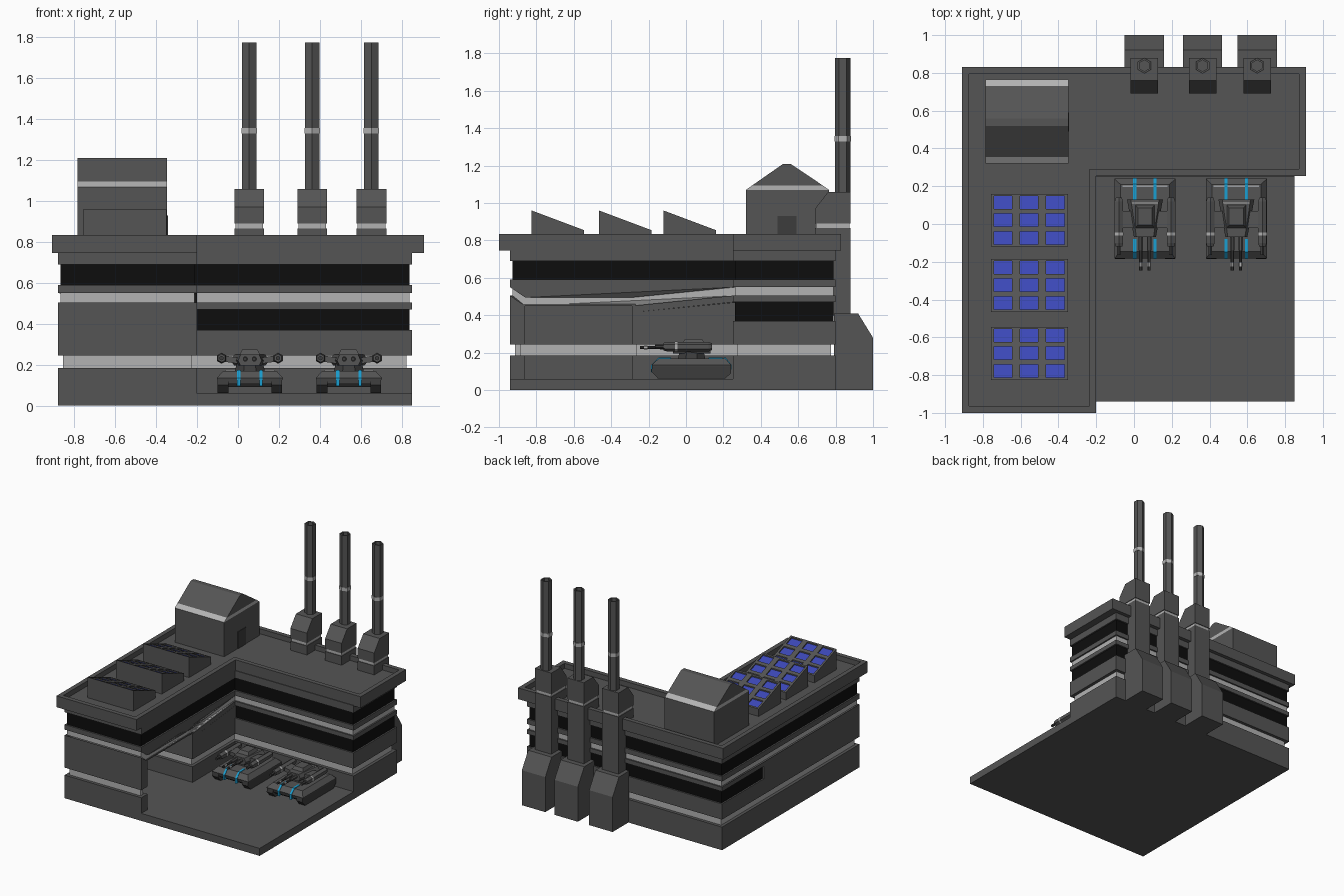
import bpy, bmesh
from math import cos, sin, pi
from mathutils import Vector

if "Cube" in bpy.data.objects:
    bpy.data.objects.remove(bpy.data.objects["Cube"])


def material(name, rgb):
    m = bpy.data.materials.new(name)
    m.diffuse_color = (*rgb, 1)
    m.use_nodes = True
    m.node_tree.nodes["Principled BSDF"].inputs["Base Color"].default_value = m.diffuse_color
    return m


GREY = material("dark_grey", (.09, .09, .09))
DARK = material("darker_grey", (.045, .045, .045))
WHITE = material("light_grey", (.45, .45, .45))
BLACK = material("window_black", (.004, .004, .004))
BLUE = material("panel_blue", (.045, .065, .48))
CYAN = material("stripe_cyan", (.01, .35, .65))


def mesh(name, verts, faces, mat):
    me = bpy.data.meshes.new(name)
    me.from_pydata(verts, [], faces)
    bm = bmesh.new()
    bm.from_mesh(me)
    bmesh.ops.recalc_face_normals(bm, faces=bm.faces)
    bm.to_mesh(me)
    bm.free()
    me.materials.append(mat)
    ob = bpy.data.objects.new(name, me)
    bpy.context.collection.objects.link(ob)
    return ob


def loft(name, rings, mat):
    """Skin a stack of equal-length rings and cap both ends."""
    n = len(rings[0])
    faces = [tuple(range(n)), tuple(range(len(rings) * n - n, len(rings) * n))]
    for r in range(len(rings) - 1):
        for i in range(n):
            j = (i + 1) % n
            faces.append((r * n + i, r * n + j, r * n + n + j, r * n + n + i))
    return mesh(name, [v for ring in rings for v in ring], faces, mat)


def slab(name, pts, z0, z1, mat=GREY, d0=0, d1=0):
    """Extrude an xy outline upwards; the bay corners may dip."""
    def ring(z, d):
        return [(x, y, z - (d if y in (-.86, -.29) or (round(x, 2) in (-.2, -.21) and -.9 < y < -.2) else 0))
                for x, y in pts]
    return loft(name, [ring(z0, d0), ring(z1, d1)], mat)


def side(name, pts, x0, x1, mat=GREY):
    """Extrude a yz profile along x."""
    return loft(name, [[(x, y, z) for y, z in pts] for x in (x0, x1)], mat)


def box(name, x0, x1, y0, y1, z0, z1, mat=GREY, tx=0, ty=0):
    """Box whose top is drawn in by tx, ty."""
    def ring(a, b, z):
        return [(x0 + a, y0 + b, z), (x1 - a, y0 + b, z), (x1 - a, y1 - b, z), (x0 + a, y1 - b, z)]
    return loft(name, [ring(0, 0, z0), ring(tx, ty, z1)], mat)


def tube(name, c, prof, n, mat, axis='z'):
    """Revolve (radius, height) points around z or y."""
    rings = []
    for r, h in prof:
        ring = [(r * cos(2 * pi * (i + .5) / n), r * sin(2 * pi * (i + .5) / n)) for i in range(n)]
        rings.append([(c[0] + a, c[1] + b, h) if axis == 'z' else (c[0] + a, h, c[1] + b) for a, b in ring])
    return loft(name, rings, mat)


def inset(pts, d):
    out = []
    for i, p in enumerate(pts):
        a, b, c = Vector(pts[i - 1]), Vector(p), Vector(pts[(i + 1) % len(pts)])
        e, f = (b - a).normalized(), (c - b).normalized()
        n1, n2 = Vector((-e.y, e.x)), Vector((-f.y, f.x))
        out.append(tuple(b + (n1 + n2) * d / (1 + n1.dot(n2))))
    return out


# L-shaped building in layers, with an open bay in the left wing
FRONT = [(-.88, -.94), (-.2, -.94), (-.2, -.86)]
BACK = [(-.2, .25), (.85, .25), (.85, .8), (-.88, .8)]
BAY = [(-.8, -.86), (-.8, -.29)]
L = FRONT + [(-.2, -.29)] + BACK
C = FRONT + BAY + [(-.2, -.29)] + BACK
GROOVED = FRONT + BAY + [(-.2, -.29), (-.2, .266), (.834, .266), (.834, .784),
                         (-.864, .784), (-.864, .27), (-.88, .27)]
D = .055
box("platform", -.88, .85, -.94, .8, 0, .06)
slab("wall_base", C, .06, .185)
slab("lower_stripe", inset(C, .025), .185, .245, WHITE)
slab("wall_lower", C, .245, .37)
slab("wall_behind_window", GROOVED, .37, .47, GREY, 0, D)
box("lower_window", -.868, .838, .262, .788, .37, .47, BLACK)
slab("wall_middle", C, .47, .505, GREY, D, D)
box("bay_ceiling", -.82, -.205, -.88, -.27, .45, .46)
slab("upper_stripe", inset(L, .012), .505, .55, WHITE, D, D)
slab("wall_upper", L, .55, .59, GREY, D, 0)
slab("upper_window", inset(L, .012), .59, .69, BLACK)
slab("wall_top", L, .69, .75)

# roof tray with parapet
R = [(-.91, -1), (-.2, -1), (-.2, .255), (.91, .255), (.91, .83), (-.91, .83)]
RI = inset(R, .036)
loft("roof", [[(x, y, z) for x, y in p] for p, z in ((R, .745), (R, .835), (RI, .835), (RI, .795))], GREY)

# roof house with gable
side("house_walls", [(.32, .79), (.765, .79), (.765, 1.07), (.32, 1.07)], -.785, -.347)
side("house_eave", [(.32, 1.07), (.765, 1.07), (.73, 1.095), (.355, 1.095)], -.785, -.347, WHITE)
side("house_gable", [(.355, 1.095), (.73, 1.095), (.558, 1.21), (.52, 1.21)], -.785, -.347)
box("house_door", -.36, -.343, .49, .59, .79, .93, DARK)

# solar panel racks: wedge, blue cells and raised frame bars
for y0 in (-.825, -.465, -.12):
    def top(t, drop=0):
        return (y0 + t, .96 - t * .375 - drop)
    side("panel_wedge", [(y0, .79), (y0 + .28, .79), top(.28, .014), top(0, .014)], -.757, -.35)
    rows = [(.012, .081), (.107, .176), (.2, .268)]
    cols = [(-.741, -.645), (-.603, -.508), (-.465, -.367)]
    for a, b in rows:
        for x0, x1 in cols:
            side("panel_cell", [top(a, .02), top(b, .02), top(b, .01), top(a, .01)], x0, x1, BLUE)
    for a, b in ((0, .012), (.081, .107), (.176, .2), (.268, .28)):
        side("panel_cross_bar", [top(a, .016), top(b, .016), top(b), top(a)], -.757, -.35)
    for x0, x1 in ((-.757, -.741), (-.645, -.603), (-.508, -.465), (-.367, -.35)):
        side("panel_long_bar", [top(0, .016), top(.28, .016), top(.28), top(0)], x0, x1)

# three chimneys with duct and buttress on the back wall
for x in (.055, .363, .652):
    side("chimney_buttress", [(.79, 0), (1, 0), (1, .28), (.92, .41), (.79, .41)], x - .104, x + .104)
    box("chimney_duct", x - .073, x + .073, .78, .88, .4, .84)
    box("chimney_foot", x - .073, x + .073, .69, .88, .79, .867)
    box("chimney_foot_stripe", x - .068, x + .068, .695, .875, .867, .89, WHITE)
    side("chimney_head", [(.69, .89), (.88, .89), (.88, 1.06), (.76, 1.06), (.69, .97)], x - .073, x + .073)
    tube("chimney_stack", (x, .838), [(.041, 1.05), (.041, 1.775), (.03, 1.775), (.03, 1.7)], 6, GREY)
    tube("chimney_band", (x, .838), [(.043, 1.33), (.043, 1.358)], 6, WHITE)

# two parked tanks
for x in (.058, .542):
    for s in (-1, 1):
        def sx(a, b):
            return sorted((x + s * a, x + s * b))
        side("tank_track", [(-.15, .062), (.21, .062), (.24, .09), (.24, .135), (-.18, .135), (-.185, .1)],
             *sx(.105, .158), DARK)
        side("tank_stripe", [(-.186, .095), (-.186, .135), (-.147, .174), (-.08, .174), (-.08, .16), (-.15, .1)],
             *sx(.046, .062), CYAN)
        side("tank_stripe_rear", [(.12, .16), (.12, .174), (.212, .174), (.243, .135), (.243, .11), (.2, .11)],
             *sx(.046, .062), CYAN)
        # side arms, gun pods and twin barrels
        loft("tank_arm", [[(x + s * a, y, z) for y, z in ((-.02, h), (.07, h), (.07, h + .03), (-.02, h + .03))]
                          for a, h in ((.06, .205), (.125, .215))], GREY)
        tube("tank_pod", (x + s * .138, .232), [(.02, -.12), (.026, -.1), (.026, .12), (.018, .14)], 6, GREY, 'y')
        tube("tank_pod_barrel", (x + s * .138, .232), [(.011, -.165), (.011, -.11)], 6, DARK, 'y')
        tube("tank_pod_band", (x + s * .138, .232), [(.0275, -.06), (.0275, -.045)], 6, WHITE, 'y')
        tube("tank_barrel", (x + s * .022, .228), [(.009, -.245), (.009, -.05)], 8, DARK, 'y')
        tube("tank_barrel_sleeve", (x + s * .022, .228), [(.013, -.14), (.013, -.05)], 8, GREY, 'y')
        tube("tank_muzzle_band", (x + s * .022, .228), [(.0115, -.225), (.0115, -.205)], 8, WHITE, 'y')
    side("tank_belly", [(-.15, .09), (.21, .09), (.24, .13), (-.18, .13)], x - .11, x + .11, DARK)
    loft("tank_hull", [[(x - w, a, z), (x + w, a, z), (x + w, b, z), (x - w, b, z)]
                       for w, a, b, z in ((.15, -.17, .235, .105), (.162, -.183, .24, .135), (.13, -.145, .21, .17))], GREY)
    box("tank_rear_line", x - .12, x + .12, .195, .203, .16, .173, WHITE)
    tube("tank_turret_ring", (x, .03), [(.08, .165), (.07, .205)], 8, DARK)
    loft("tank_turret", [[(x - b, -.07, z), (x + b, -.07, z), (x + a, .13, z), (x - a, .13, z)]
                         for a, b, z in ((.075, .045, .195), (.095, .058, .22), (.075, .045, .25))], GREY)
    box("tank_turret_cap", x - .05, x + .05, -.02, .1, .25, .274, GREY, .012, .015)
    box("tank_turret_line", x - .07, x + .07, .108, .114, .24, .253, WHITE)
